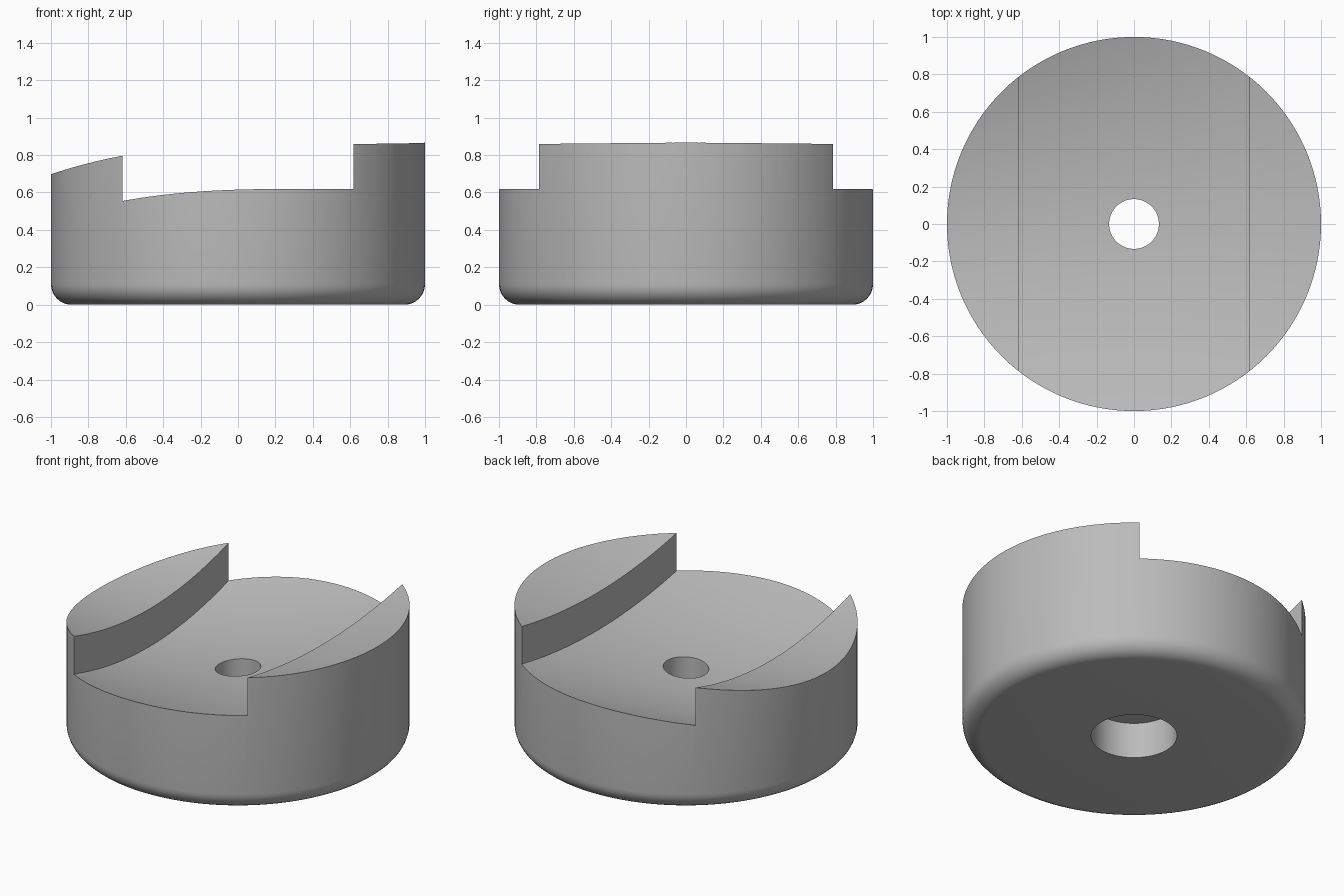
import bpy, bmesh, math

if "Cube" in bpy.data.objects:
    bpy.data.objects.remove(bpy.data.objects["Cube"], do_unlink=True)

WALL_X = 0.617     # half width of the channel
STEP = 0.242       # height of the shoulders above the channel floor
FILLET = 0.11
SEGMENTS = 128

grey = bpy.data.materials.new("plain grey")
grey.use_nodes = True
colour = (0.5, 0.5, 0.5, 1)
grey.diffuse_color = colour
grey.node_tree.nodes["Principled BSDF"].inputs["Base Color"].default_value = colour


def make_object(name, bm):
    bmesh.ops.recalc_face_normals(bm, faces=bm.faces)
    mesh = bpy.data.meshes.new(name)
    bm.to_mesh(mesh)
    bm.free()
    mesh.materials.append(grey)
    obj = bpy.data.objects.new(name, mesh)
    bpy.context.collection.objects.link(obj)
    return obj


def floor_height(x, y):
    """Shallow saddle that tilts down towards -x."""
    return 0.458 + 0.0845 * x + 0.0815 * x * x + (0.157 - 0.053 * x) * y * y


# Round body with filleted base, counterbore and through hole
profile = [(0.133, 1.2), (0.133, 0.23), (0.25, 0.23), (0.25, 0)]
for i in range(9):
    a = math.pi / 2 * i / 8
    profile.append((1 - FILLET + FILLET * math.sin(a), FILLET - FILLET * math.cos(a)))
profile.append((1, 1.2))

bm = bmesh.new()
rings = []
for r, z in profile:
    rings.append([bm.verts.new((r * math.cos(t), r * math.sin(t), z))
                  for t in (2 * math.pi * k / SEGMENTS for k in range(SEGMENTS))])
for i, ring in enumerate(rings):
    above = rings[(i + 1) % len(rings)]
    for k in range(SEGMENTS):
        n = (k + 1) % SEGMENTS
        bm.faces.new((ring[k], ring[n], above[n], above[k]))
body = make_object("round_body", bm)


# Cutter whose underside is the curved channel with raised shoulders
def spread(a, b, n):
    return [a + (b - a) * i / n for i in range(n + 1)]


columns = [(x, STEP) for x in spread(-1.1, -WALL_X, 8)]
columns += [(x, 0) for x in spread(-WALL_X, WALL_X, 16)]
columns += [(x, STEP) for x in spread(WALL_X, 1.1, 8)]
bm = bmesh.new()
grid = [[bm.verts.new((x, y, floor_height(x, y) + lift)) for y in spread(-1.1, 1.1, 32)]
        for x, lift in columns]
for left, right in zip(grid, grid[1:]):
    for j in range(len(left) - 1):
        bm.faces.new((left[j], right[j], right[j + 1], left[j + 1]))
extruded = bmesh.ops.extrude_face_region(bm, geom=bm.faces[:], use_keep_orig=True)
for v in extruded["geom"]:
    if isinstance(v, bmesh.types.BMVert):
        v.co.z = 2 + (v.co.z - floor_height(v.co.x, v.co.y))
cutter = make_object("channel_cutter", bm)
cutter.hide_render = True

# Carve the top and apply
mod = body.modifiers.new("carve_top", 'BOOLEAN')
mod.operation = 'DIFFERENCE'
mod.solver = 'EXACT'
mod.object = cutter
bpy.ops.object.select_all(action='DESELECT')
body.select_set(True)
bpy.context.view_layer.objects.active = body
bpy.ops.object.modifier_apply(modifier=mod.name)
bpy.data.objects.remove(cutter, do_unlink=True)
bpy.ops.object.shade_smooth_by_angle(angle=math.radians(30))
